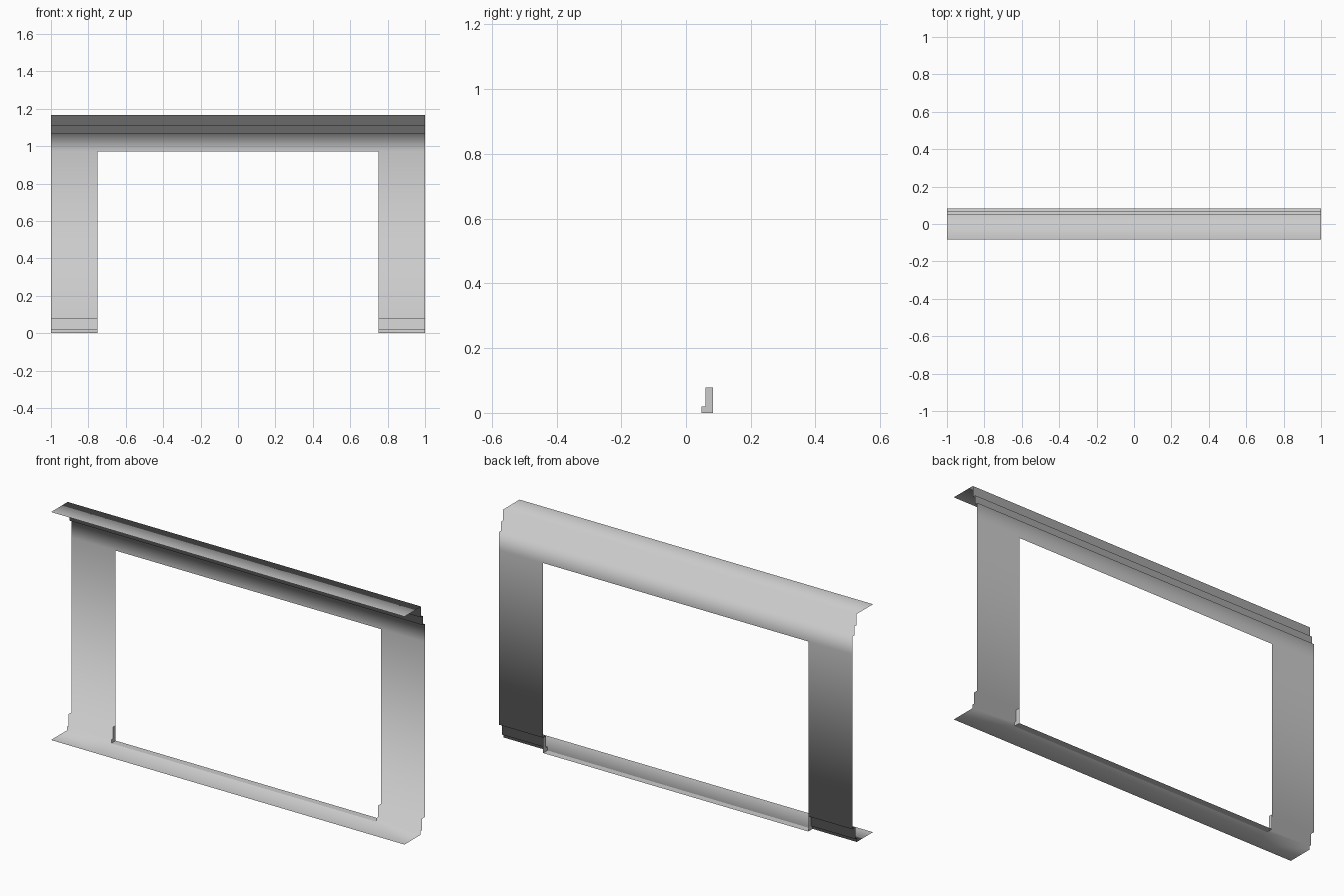
import bpy, bmesh

if "Cube" in bpy.data.objects:
    bpy.data.objects.remove(bpy.data.objects["Cube"])

HALF, DOOR = 1.0, 0.75        # half wall width, half opening width
BACK, FRONT = 0.083, -0.083   # wall plane and front edge of floor/ceiling
LINTEL = 0.972                # top of the opening

# (y, z) section from ceiling edge, down the cornice, to the top of the opening
UPPER = [(FRONT, 1.166), (0.052, 1.166), (0.052, 1.11), (0.068, 1.11),
         (0.068, 1.064), (BACK, 1.064), (BACK, LINTEL)]
# below the lintel: wall, baseboard, small toe moulding
LOWER = [(BACK, LINTEL), (BACK, 0.078), (0.06, 0.078), (0.06, 0.019),
         (0.048, 0.019), (0.048, 0.0)]
# floor strip
FLOOR = [(0.048, 0.0), (FRONT, 0.0)]


def strip(bm, section, x0, x1):
    """Sweep an open section along x."""
    rows = [[bm.verts.new((x, y, z)) for x in (x0, x1)] for y, z in section]
    for a, b in zip(rows, rows[1:]):
        bm.faces.new((a[0], b[0], b[1], a[1]))


def finish(bm, name, smooth):
    bmesh.ops.remove_doubles(bm, verts=bm.verts, dist=0.0005)
    for f in bm.faces:
        f.smooth = smooth
    me = bpy.data.meshes.new(name)
    bm.to_mesh(me)
    bm.free()
    ob = bpy.data.objects.new(name, me)
    bpy.context.collection.objects.link(ob)
    return ob


# Continuous smooth shell: ceiling, cornice, wall piers, baseboards, floor
bm = bmesh.new()
for x0, x1 in ((-HALF, -DOOR), (-DOOR, DOOR), (DOOR, HALF)):
    strip(bm, UPPER, x0, x1)
    strip(bm, FLOOR, x0, x1)
    if abs(x0 + x1) > 0.1:
        strip(bm, LOWER, x0, x1)
finish(bm, "wall_shell", True)

# Floor inside the doorway
bm = bmesh.new()
strip(bm, [(BACK, 0.0), (0.048, 0.0)], -DOOR, DOOR)
finish(bm, "doorway_floor", False)

# Baseboard ends facing into the doorway
for side, name in ((-1, "baseboard_end_left"), (1, "baseboard_end_right")):
    bm = bmesh.new()
    outline = LOWER[1:] + [(BACK, 0.0)]
    face = bm.faces.new([bm.verts.new((side * DOOR, y, z)) for y, z in outline])
    face.normal_update()
    if face.normal.x * side > 0:
        face.normal_flip()
    finish(bm, name, False)
